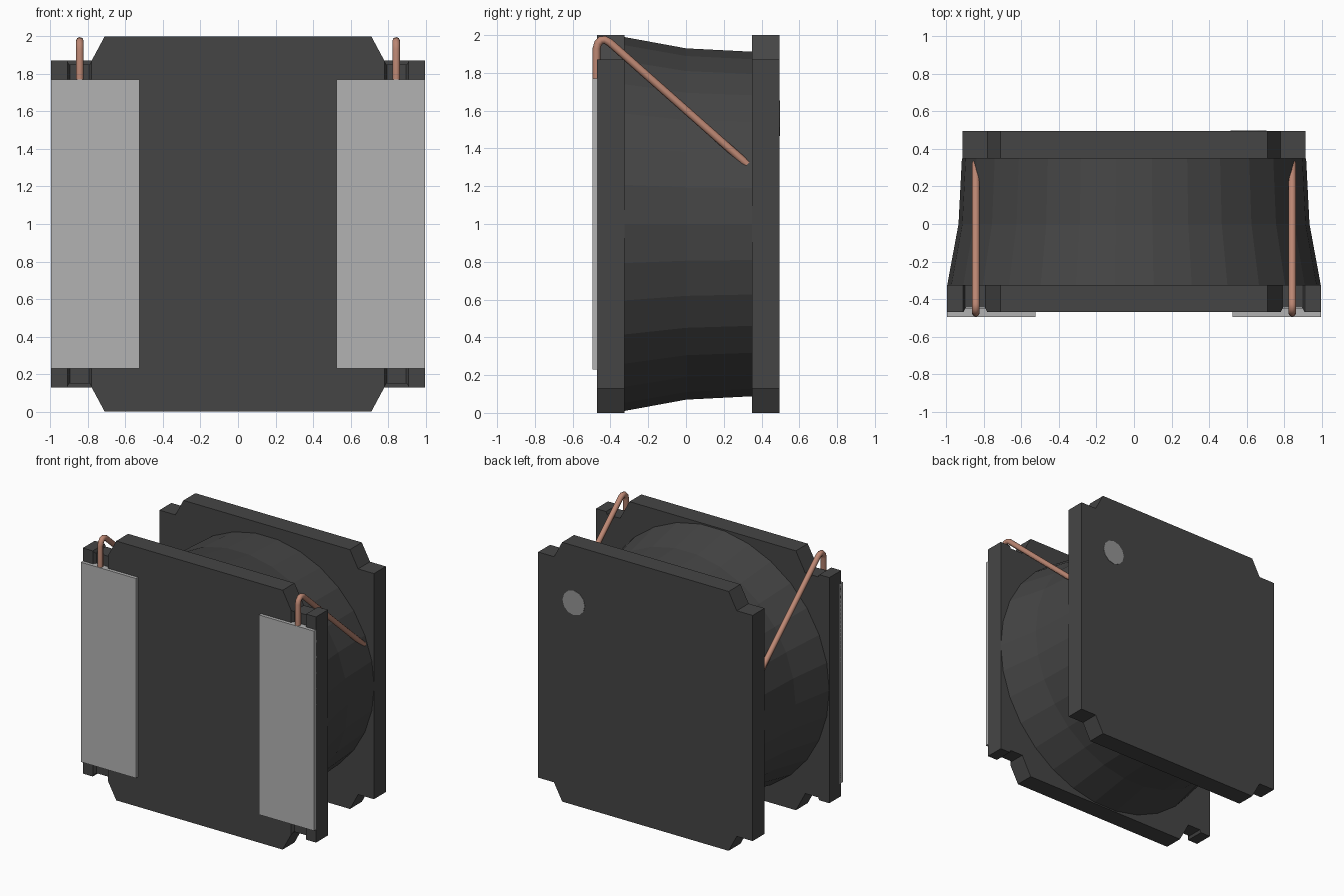
import bpy, bmesh, math

if "Cube" in bpy.data.objects:
    bpy.data.objects.remove(bpy.data.objects["Cube"])


def material(name, rgb):
    m = bpy.data.materials.new(name)
    m.diffuse_color = (*rgb, 1)
    m.use_nodes = True
    m.node_tree.nodes["Principled BSDF"].inputs["Base Color"].default_value = m.diffuse_color
    return m


FERRITE = material("ferrite", (0.06, 0.06, 0.06))
TIN = material("tin", (0.45, 0.45, 0.45))
INK = material("ink", (0.3, 0.3, 0.3))
COPPER = material("copper", (0.5, 0.24, 0.17))


def finish(bm, name, mat):
    bmesh.ops.recalc_face_normals(bm, faces=bm.faces)
    me = bpy.data.meshes.new(name)
    bm.to_mesh(me)
    bm.free()
    ob = bpy.data.objects.new(name, me)
    bpy.context.collection.objects.link(ob)
    if mat:
        me.materials.append(mat)
    return ob


def prism(name, pts, offset, mat):
    """Extrude a flat polygon of 3D points along an offset vector."""
    bm = bmesh.new()
    face = bm.faces.new([bm.verts.new(p) for p in pts])
    ext = bmesh.ops.extrude_face_region(bm, geom=[face])
    verts = [v for v in ext["geom"] if isinstance(v, bmesh.types.BMVert)]
    bmesh.ops.translate(bm, verts=verts, vec=offset)
    return finish(bm, name, mat)


def plate(name, quarter, y0, y1):
    """Mirror a quarter outline (x, z from centre) into a full plate."""
    back = quarter[::-1]
    loop = (quarter + [(x, -z) for x, z in back]
            + [(-x, -z) for x, z in quarter] + [(-x, z) for x, z in back])
    return prism(name, [(x, y0, z + 1) for x, z in loop], (0, y1 - y0, 0), FERRITE)


# flanges: the front one is wider and has dips for the wires
front = plate("front_flange", [(0.71, 1), (0.78, 0.87), (0.79, 0.85), (0.90, 0.85),
                               (0.91, 0.87), (0.995, 0.87)], -0.47, -0.325)
plate("back_flange", [(0.71, 1), (0.78, 0.87), (0.915, 0.87)], 0.35, 0.495)

# wound body, a flared drum lying along y
bm = bmesh.new()
N = 30
rings = [[bm.verts.new((r * math.cos(2 * math.pi * i / N), y,
                        1 + r * math.sin(2 * math.pi * i / N))) for i in range(N)]
         for y, r in ((-0.325, 0.995), (0.0, 0.935), (0.35, 0.917))]
for a, b in zip(rings, rings[1:]):
    for i in range(N):
        j = (i + 1) % N
        bm.faces.new((a[i], a[j], b[j], b[i]))
bm.faces.new(rings[0])
bm.faces.new(rings[-1])
finish(bm, "wound_body", FERRITE)

for side, s in (("left", -1), ("right", 1)):
    # wire groove down the front flange
    cutter = prism(side + "_groove_cutter",
                   [(s * x, y, -0.1) for x, y in
                    ((0.775, -0.48), (0.915, -0.48), (0.895, -0.445), (0.795, -0.445))],
                   (0, 0, 2.2), None)
    cutter.hide_render = True
    cutter.hide_set(True)
    mod = front.modifiers.new(side + "_groove", "BOOLEAN")
    mod.operation = "DIFFERENCE"
    mod.solver = "EXACT"
    mod.object = cutter

    # solder pad
    prism(side + "_terminal_pad",
          [(s * x, -0.495, z) for x, z in
           ((0.525, 0.23), (0.995, 0.23), (0.995, 1.77), (0.525, 1.77))],
          (0, 0.048, 0), TIN)

    # wire lead bending over the flange and down to the winding
    cu = bpy.data.curves.new(side + "_wire_lead", "CURVE")
    cu.dimensions = "3D"
    cu.bevel_depth = 0.021
    cu.bevel_resolution = 2
    cu.use_fill_caps = True
    path = [(-0.473, 1.72), (-0.473, 1.93), (-0.466, 1.956), (-0.45, 1.973),
            (-0.43, 1.975), (-0.405, 1.962), (0.325, 1.315)]
    sp = cu.splines.new("POLY")
    sp.points.add(len(path) - 1)
    for p, (y, z) in zip(sp.points, path):
        p.co = (s * 0.843, y, z, 1)
    cu.materials.append(COPPER)
    wire = bpy.data.objects.new(side + "_wire_lead", cu)
    bpy.context.collection.objects.link(wire)
    bpy.ops.object.select_all(action="DESELECT")
    wire.select_set(True)
    bpy.context.view_layer.objects.active = wire
    bpy.ops.object.convert(target="MESH")
    bpy.ops.object.shade_smooth_by_angle(angle=math.radians(50))

# orientation dot on the back
prism("orientation_dot",
      [(0.61 + 0.095 * math.cos(math.pi * i / 6), 0.49,
        1.56 + 0.095 * math.sin(math.pi * i / 6)) for i in range(12)],
      (0, 0.008, 0), INK)
